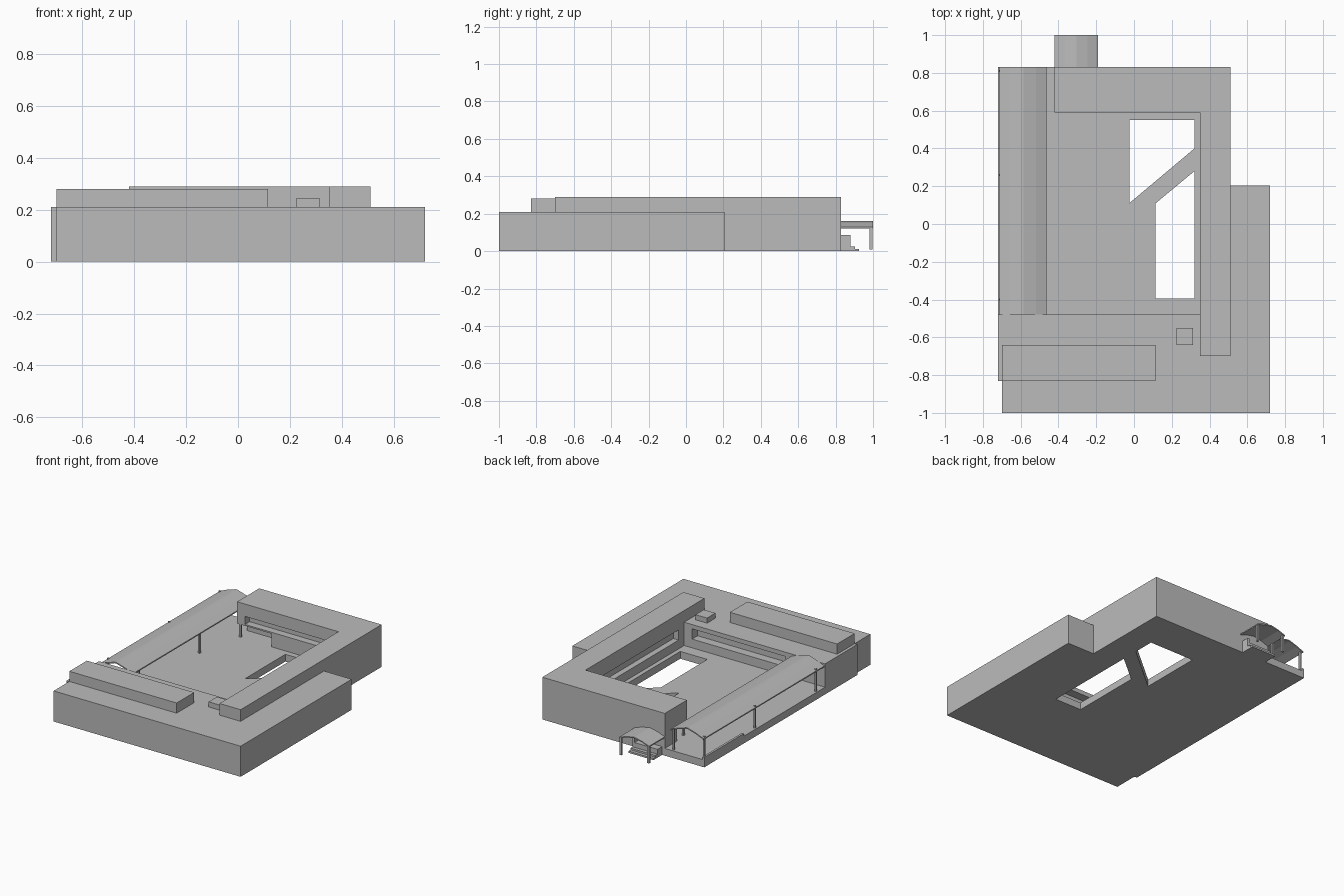
import bpy, bmesh

if "Cube" in bpy.data.objects:
    bpy.data.objects.remove(bpy.data.objects["Cube"])

# one plain grey for the whole massing model
grey = bpy.data.materials.new("concrete_grey")
grey.diffuse_color = (0.5, 0.5, 0.5, 1)
grey.use_nodes = True
grey.node_tree.nodes["Principled BSDF"].inputs["Base Color"].default_value = grey.diffuse_color


def finish(name, bm):
    bmesh.ops.recalc_face_normals(bm, faces=bm.faces)
    me = bpy.data.meshes.new(name)
    bm.to_mesh(me)
    bm.free()
    me.materials.append(grey)
    ob = bpy.data.objects.new(name, me)
    bpy.context.collection.objects.link(ob)
    return ob


def extrude(name, pts, vec):
    bm = bmesh.new()
    f = bm.faces.new([bm.verts.new(p) for p in pts])
    g = bmesh.ops.extrude_face_region(bm, geom=[f])["geom"]
    bmesh.ops.translate(bm, vec=vec, verts=[v for v in g if isinstance(v, bmesh.types.BMVert)])
    return finish(name, bm)


def plan(name, outline, z0, z1):
    return extrude(name, [(x, y, z0) for x, y in outline], (0, 0, z1 - z0))


def box(name, x0, x1, y0, y1, z0, z1):
    return plan(name, [(x0, y0), (x1, y0), (x1, y1), (x0, y1)], z0, z1)


def cut(target, cutter):
    cutter.hide_render = True
    cutter.hide_viewport = True
    m = target.modifiers.new("cut", 'BOOLEAN')
    m.object = cutter
    m.operation = 'DIFFERENCE'
    m.solver = 'EXACT'


def folded_roof(name, profile, y0, y1, t):
    pts = profile + [(x, z - t) for x, z in reversed(profile)]
    return extrude(name, [(x, y0, z) for x, z in pts], (0, y1 - y0, 0))


FLOOR = 0.05

# courtyard floor with two open light wells split by a diagonal walkway
floor = box("courtyard_floor", -0.72, 0.35, -0.48, 0.83, 0, FLOOR)
wells = [[(-0.025, 0.11), (0.32, 0.40), (0.32, 0.55), (-0.025, 0.55)],
         [(0.115, -0.395), (0.32, -0.395), (0.32, 0.28), (0.115, 0.11)]]
for i, w in enumerate(wells):
    cut(floor, plan(f"well_cutter_{i}", w, -0.1, 0.2))

# low front and right wing
front = plan("front_wing", [(-0.70, -1), (0.72, -1), (0.72, 0.205), (0.51, 0.205), (0.51, -0.48),
                            (-0.72, -0.48), (-0.72, -0.83), (-0.70, -0.83)], 0, 0.21)
cut(front, box("front_window_cutter", -0.42, 0.29, -0.54, -0.4, 0.11, 0.18))
box("front_roof_block", -0.70, 0.115, -0.83, -0.64, 0.21, 0.28)
box("roof_vent_box", 0.225, 0.313, -0.64, -0.55, 0.21, 0.245)

# tall right wing and back wing
right = box("right_wing", 0.35, 0.51, -0.48, 0.83, 0, 0.29)
cut(right, box("right_window_cutter", 0.25, 0.39, -0.42, 0.52, 0.11, 0.18))
box("right_wing_front_end", 0.35, 0.51, -0.70, -0.48, 0.21, 0.29)
back = box("back_wing", -0.42, 0.35, 0.59, 0.83, FLOOR, 0.29)
cut(back, box("back_passage_cutter", -0.5, -0.16, 0.5, 0.70, FLOOR - 0.01, 0.14))
cut(back, box("back_window_cutter", -0.36, 0.30, 0.5, 0.64, 0.15, 0.205))
box("back_post", -0.41, -0.395, 0.595, 0.61, FLOOR, 0.14)

# long folded walkway roof on posts
folded_roof("walkway_roof", [(-0.715, 0.195), (-0.66, 0.217), (-0.60, 0.236), (-0.585, 0.236),
                             (-0.52, 0.217), (-0.463, 0.193)], -0.48, 0.83, 0.008)
for y in (-0.40, 0.26, 0.81):
    for x, top in ((-0.705, 0.205), (-0.475, 0.195)):
        box("walkway_post", x - 0.006, x + 0.006, y - 0.006, y + 0.006, FLOOR, top)
box("walkway_kerb", -0.72, -0.705, 0.40, 0.83, FLOOR, 0.068)

# entrance canopy on the back side
folded_roof("entrance_roof", [(-0.42, 0.13), (-0.365, 0.15), (-0.305, 0.162),
                              (-0.245, 0.15), (-0.19, 0.13)], 0.83, 1.0, 0.008)
for x in (-0.41, -0.20):
    box("entrance_post", x - 0.007, x + 0.007, 0.982, 0.996, 0.008, 0.13)

# entrance steps
for i, (y, z) in enumerate(((0.88, 0.057), (0.903, 0.024), (0.925, 0.012))):
    y0 = (0.83, 0.88, 0.903)[i]
    box("entrance_step", -0.40, -0.21, y0, y, 0, z)
for x in (-0.40, -0.225):
    box("step_side_wall", x, x + 0.015, 0.83, 0.88, 0.057, 0.085) if x > -0.3 else None
